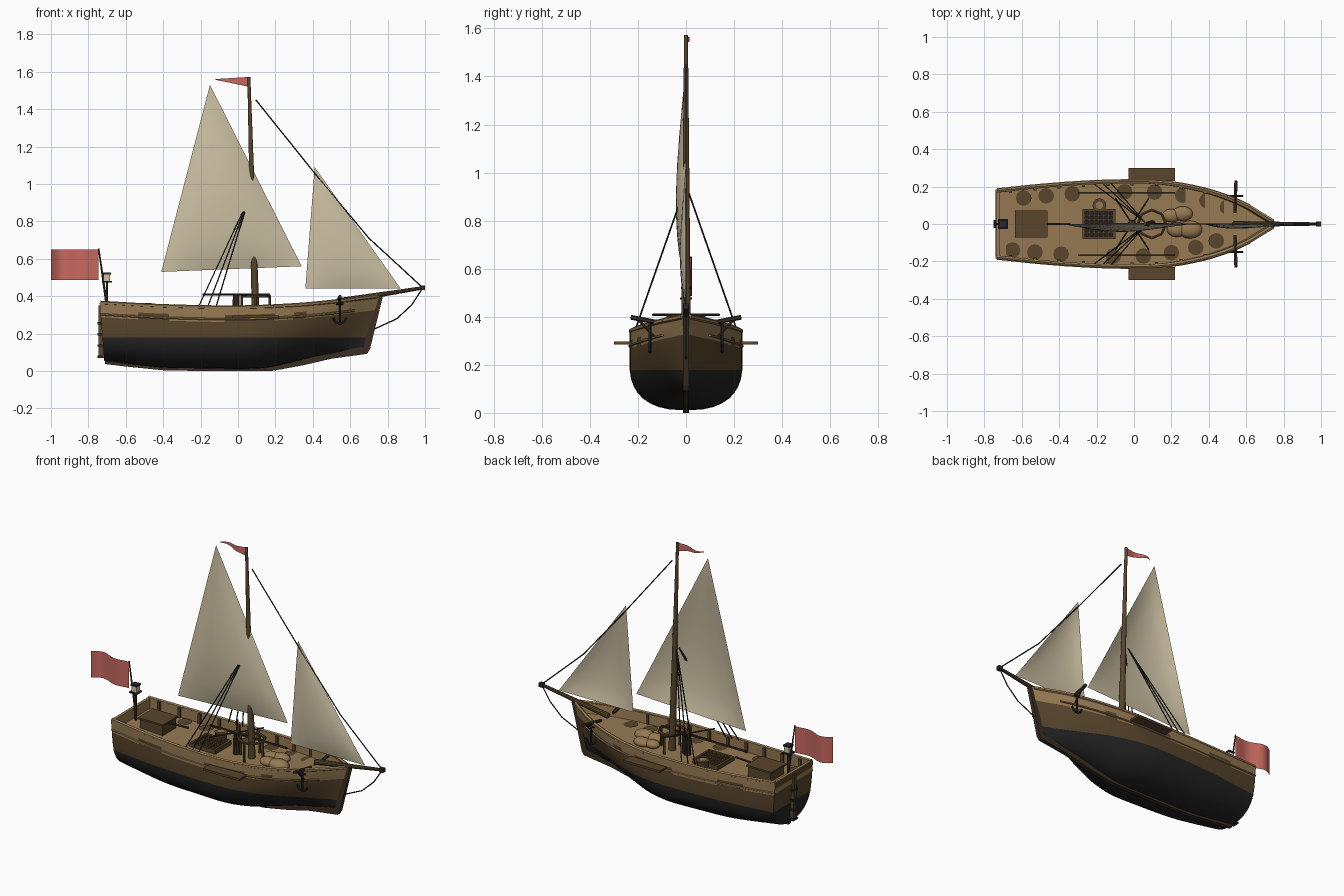
import bpy, bmesh, math
from mathutils import Vector, Matrix

if "Cube" in bpy.data.objects:
    bpy.data.objects.remove(bpy.data.objects["Cube"])


def mat(name, rgb):
    m = bpy.data.materials.new(name)
    lin = [((c / 255 + 0.055) / 1.055) ** 2.4 for c in rgb]
    m.diffuse_color = (*lin, 1)
    m.use_nodes = True
    m.node_tree.nodes["Principled BSDF"].inputs["Base Color"].default_value = m.diffuse_color
    return m


TAN = mat("tan wood", (150, 122, 83))
BROWN = mat("brown wood", (88, 69, 44))
BLACK = mat("tar black", (36, 36, 36))
DARK = mat("dark timber", (58, 47, 36))
IRON = mat("iron", (40, 40, 44))
SAIL = mat("canvas", (204, 192, 163))
RED = mat("flag red", (200, 105, 95))
GLASS = mat("lantern glass", (205, 195, 165))


def add(name, bm, mats, smooth=False):
    me = bpy.data.meshes.new(name)
    bmesh.ops.recalc_face_normals(bm, faces=bm.faces)
    bm.to_mesh(me)
    bm.free()
    for m in mats:
        me.materials.append(m)
    ob = bpy.data.objects.new(name, me)
    bpy.context.collection.objects.link(ob)
    if smooth:
        bpy.ops.object.select_all(action='DESELECT')
        ob.select_set(True)
        bpy.context.view_layer.objects.active = ob
        bpy.ops.object.shade_smooth_by_angle(angle=math.radians(35))
    return ob


def boxes(name, m, *items):
    """items: (x0, x1, y0, y1, z0, z1)"""
    bm = bmesh.new()
    for x0, x1, y0, y1, z0, z1 in items:
        M = Matrix.Translation(((x0 + x1) / 2, (y0 + y1) / 2, (z0 + z1) / 2)) @ Matrix.Diagonal((x1 - x0, y1 - y0, z1 - z0, 1))
        bmesh.ops.create_cube(bm, size=1, matrix=M)
    return add(name, bm, [m])


def rods(name, m, paths, r0, r1=None, sides=6):
    """tapered rods along each path of points"""
    bm = bmesh.new()
    for p in paths:
        for a, b in zip(p, p[1:]):
            a, b = Vector(a), Vector(b)
            M = Matrix.Translation((a + b) / 2) @ (b - a).to_track_quat('Z', 'Y').to_matrix().to_4x4()
            bmesh.ops.create_cone(bm, cap_ends=True, segments=sides, radius1=r0, radius2=r1 or r0, depth=(b - a).length, matrix=M)
    return add(name, bm, [m], sides > 4)


def prism(name, m, pts, half):
    """side profile (x, z) extruded across y"""
    bm = bmesh.new()
    f = bm.faces.new([bm.verts.new((x, -half, z)) for x, z in pts])
    g = bmesh.ops.extrude_face_region(bm, geom=[f])["geom"]
    bmesh.ops.translate(bm, vec=(0, 2 * half, 0), verts=[v for v in g if isinstance(v, bmesh.types.BMVert)])
    return add(name, bm, [m])


def interp(tab, x):
    n = len(tab) - 1
    x = min(max(x, tab[0][0]), tab[-1][0])
    i = next(k for k in range(n) if x <= tab[k + 1][0])
    def slope(k):
        a, b = tab[max(k - 1, 0)], tab[min(k + 1, n)]
        return (b[1] - a[1]) / (b[0] - a[0])
    (xa, ya), (xb, yb) = tab[i], tab[i + 1]
    h = xb - xa
    t = (x - xa) / h
    return ((2*t**3 - 3*t*t + 1) * ya + (t**3 - 2*t*t + t) * h * slope(i)
            + (3*t*t - 2*t**3) * yb + (t**3 - t*t) * h * slope(i + 1))


BEAM = [(-.74, .185), (-.5, .21), (-.25, .228), (0, .235), (.15, .23), (.3, .208), (.45, .17), (.6, .11), (.7, .05), (.765, .01)]
KEEL = [(-.74, .055), (-.6, .038), (-.4, .018), (-.2, .014), (.18, .014), (.35, .045), (.5, .08), (.765, .115)]
RAIL = [(-.74, .365), (-.4, .347), (0, .34), (.3, .352), (.5, .37), (.765, .403)]
beam = lambda x: interp(BEAM, x)
rail = lambda x: interp(RAIL, x)
deck = lambda x: rail(x) - .06

# hull: half shell with bulwark and deck, mirrored
N = 44
bm = bmesh.new()
grid = []
for i in range(N + 1):
    s = i / N
    xr = -.74 + s * 1.505
    W, zk, zr = beam(xr), interp(KEEL, xr), rail(xr)
    zs = [zk + (.178 - zk) * (k / 8) ** 1.8 for k in range(9)]
    zs += [.178 + (zr - .255) / 2, zr - .077, zr - .04, zr]
    e = 2.5 - 1.2 * max(0, (s - .55) / .45)
    pts = []
    for z in zs:
        u = min(1, (z - zk) / (zr - zk) / (.6 + .4 * max(0, s - .5) * 2))
        pts.append((W * (1 - (1 - u) ** e) ** (1 / e), z))
    pts += [(max(W - .018, 0), zr), (max(W - .018, 0), zr - .06), (0, zr - .06)]
    col = []
    for y, z in pts:
        stern, bow = -.74 + (.365 - z) * .08, .68 + (z - .11) * .27
        col.append(bm.verts.new((stern + s * (bow - stern), y, z)))
    grid.append(col)
for i in range(N):
    x = -.74 + (i + .5) / N * 1.505
    for k in range(len(grid[0]) - 1):
        f = bm.faces.new([grid[i][k], grid[i + 1][k], grid[i + 1][k + 1], grid[i][k + 1]])
        f.material_index = 2 if k < 8 else 1 if k < 10 else 0
        if k == 10 and any(a < x < b for a, b in [(-.53, -.36), (-.06, .23), (.33, .4)]):
            f.material_index = 1
cap = bm.verts.new((-.74, 0, .365))
low = bm.verts.new((-.725, 0, .178))
bm.faces.new(grid[0][:9] + [low]).material_index = 2
bm.faces.new(grid[0][8:13] + [cap, low]).material_index = 1
hull = add("hull", bm, [TAN, BROWN, BLACK], True)
hull.modifiers.new("Mirror", 'MIRROR').use_axis = (False, True, False)

# keel with stem post, transom wall, rudder
xs = [-.71, -.6, -.4, -.2, .18, .35, .5, .69]
prism("keel_and_stem", DARK, [(x, interp(KEEL, x) - .014) for x in xs] + [(.705, .115), (.775, .4), (.745, .4), (.67, .13)]
      + [(x, interp(KEEL, x) + .02) for x in xs[-2::-1]], .012)
boxes("transom_bulwark", TAN, (-.737, -.72, -.183, .183, .30, .367))
prism("rudder", BROWN, [(-.745, .07), (-.715, .07), (-.735, .35), (-.747, .35)], .012)
boxes("rudder_hinges", IRON, *[(-.75, -.725, -.022, .022, z, z + .012) for z in (.07, .13, .19, .25)])

# rail caps, strakes, bulwark posts, side platforms and inner pin rails
line = [-.735 + k * 1.48 / 24 for k in range(25)]
S = (-1, 1)
rods("rail_caps", TAN, [[(x, s * (beam(x) - .008), rail(x)) for x in line] for s in S], .011, sides=6)
rods("strakes", TAN, [[(x, s * beam(x), rail(x) - .062) for x in line[:23]] for s in S], .006, sides=6)
boxes("bulwark_posts", BROWN, *[(x - .008, x + .008, s * (beam(x) - .022) - .007, s * (beam(x) - .022) + .007, deck(x), rail(x))
                                for x in [-.66 + .13 * k for k in range(9)] for s in S])
boxes("side_platforms", BROWN, *[(-.03, .22, s * .265 - .035, s * .265 + .035, .284, .297) for s in S])
boxes("pin_rails", DARK, *[(-.3, .22, s * .166 - .004, s * .166 + .004, .305, .315) for s in S])

# dark worn patches along the deck edges
bm = bmesh.new()
for x in (-.62, -.5, -.36, -.08, .08, .23, .36, .47):
    for s in S:
        bmesh.ops.create_circle(bm, cap_ends=True, segments=12, radius=.042,
                                matrix=Matrix.Translation((x + s * .03, s * (beam(x + .03) - .062), deck(x) + .004)))
add("deck_patches", bm, [BROWN])

# cabin box, tiller, grating hatch
boxes("cabin_box", BROWN, (-.625, -.47, -.065, .065, .28, .352))
boxes("cabin_lid", BROWN, (-.635, -.462, -.073, .073, .352, .363))
rods("tiller", DARK, [[(-.47, 0, .345), (-.34, 0, .35)]], .007)
boxes("hatch_pit", BLACK, (-.265, -.11, -.07, .07, .275, .29))
boxes("hatch_frame", BROWN, (-.275, -.1, -.08, -.066, .275, .307), (-.275, -.1, .066, .08, .275, .307),
      (-.275, -.261, -.08, .08, .275, .307), (-.114, -.1, -.08, .08, .275, .307))
boxes("hatch_grating", BROWN, *[(-.262, -.113, y - .004, y + .004, .292, .302) for y in (-.045, -.022, 0, .022, .045)],
      *[(x - .004, x + .004, -.067, .067, .292, .302) for x in (-.24, -.213, -.1875, -.162, -.135)])

# bucket, sacks
rods("bucket", BROWN, [[(-.185, .1, .28), (-.185, .1, .33)]], .03, .037, 12)
rods("bucket_inside", TAN, [[(-.185, .1, .325), (-.185, .1, .332)]], .02, sides=12)
bm = bmesh.new()
for x, y, r in ((.2, .045, .045), (.23, -.03, .05), (.3, -.03, .06), (.26, .055, .05)):
    bmesh.ops.create_uvsphere(bm, u_segments=14, v_segments=8, radius=r,
                              matrix=Matrix.Translation((x, y, .305)) @ Matrix.Diagonal((1.1, .8, .55, 1)))
add("sacks", bm, [TAN], True)

# mast with rail ring, capstan with bars
rods("mast", BROWN, [[(.095, 0, .27), (.058, 0, 1.572)]], .021, .008, 12)
ring = [(.095 + .075 * math.cos(a * math.pi / 4), .075 * math.sin(a * math.pi / 4), .4) for a in range(9)]
rods("mast_rail", BROWN, [ring], .008)
rods("mast_rail_posts", BROWN, [[(x, y, .28), (x, y, .4)] for x, y, z in ring[:8:2]], .007)
rods("capstan", DARK, [[(-.01, 0, .28), (-.01, 0, .415)]], .022, .018, 10)
rods("capstan_bars", DARK, [[(-.01 - .18 * math.cos(a), -.16 * math.sin(a), .409), (-.01 + .18 * math.cos(a), .16 * math.sin(a), .409)]
                            for a in (0, math.pi / 3, 2 * math.pi / 3)], .005)

# bowsprit, rigging
rods("bowsprit", BROWN, [[(.53, 0, .372), (.985, 0, .444)]], .017, .009, 10)
boxes("bowsprit_cap", IRON, (.974, 1.0, -.013, .013, .432, .456))
rods("shrouds", BLACK, [[(x, s * .215, .335), (.055, s * .012, .915)] for x in (-.215, -.12, -.165) for s in S], .0035)
rods("stays", BLACK, [[(.095, 0, 1.45), (.42, 0, 1.045), (.7, 0, .71), (.985, 0, .448)],
                      [(.985, 0, .44), (.93, 0, .355), (.85, 0, .28), (.73, 0, .225)]], .0035)


# cloth: triangular sails bulging to the front side
def sail(name, a, b, c, bulge, n=16):
    bm = bmesh.new()
    v = {}
    for i in range(n + 1):
        for j in range(n + 1 - i):
            u, w = i / n, j / n
            t = 1 - u - w
            v[i, j] = bm.verts.new((a[0]*u + b[0]*w + c[0]*t, -bulge * (27 * u * w * t) ** .8, a[1]*u + b[1]*w + c[1]*t))
    for i in range(n):
        for j in range(n - i):
            bm.faces.new([v[i, j], v[i + 1, j], v[i, j + 1]])
            if i + j < n - 1:
                bm.faces.new([v[i + 1, j], v[i + 1, j + 1], v[i, j + 1]])
    add(name, bm, [SAIL], True)


sail("main_sail", (-.15, 1.53), (-.41, .53), (.34, .56), .042)
sail("jib_sail", (.41, 1.09), (.36, .44), (.87, .44), .025)


# waving flags
def flag(name, x0, x1, low, high, wave, n=16):
    bm = bmesh.new()
    rows = []
    for i in range(n + 1):
        t = i / n
        x = x0 + (x1 - x0) * t
        y = wave * t * math.sin(-t * 6.5)
        rows.append([bm.verts.new((x, y, z0 + (z1 - z0) * t)) for z0, z1 in (low, high)])
    for p, q in zip(rows, rows[1:]):
        bm.faces.new([p[0], q[0], q[1], p[1]])
    add(name, bm, [RED], True)


flag("stern_flag", -.745, -1.0, (.487, .487), (.65, .65), .033)
flag("pennant", .058, -.12, (1.52, 1.557), (1.572, 1.561), .02)

# flagpole and lantern
rods("flagpole", DARK, [[(-.70, 0, .34), (-.745, 0, .655)]], .007, .004)
rods("lantern_post", DARK, [[(-.70, 0, .3), (-.70, 0, .475)]], .007)
boxes("lantern_metal", IRON, (-.728, -.675, -.026, .026, .472, .48), (-.722, -.68, -.021, .021, .516, .526))
boxes("lantern_light", GLASS, (-.718, -.684, -.017, .017, .48, .516))

# catheads with hanging anchors
rods("catheads", DARK, [[(.54, s * .06, .365), (.545, s * .23, .398)] for s in S], .010)
rods("cathead_braces", DARK, [[(.545, s * .2, .39), (.545, s * .135, .32)] for s in S], .005)
paths = []
for s in S:
    paths += [[(.545, s * .15, .385), (.545, s * .15, .25)], [(.525, s * .15, .36), (.565, s * .15, .36)],
              [(.51, s * .15, .285), (.522, s * .15, .262), (.545, s * .15, .252), (.568, s * .15, .262), (.58, s * .15, .285)]]
rods("anchors", IRON, paths, .006)
